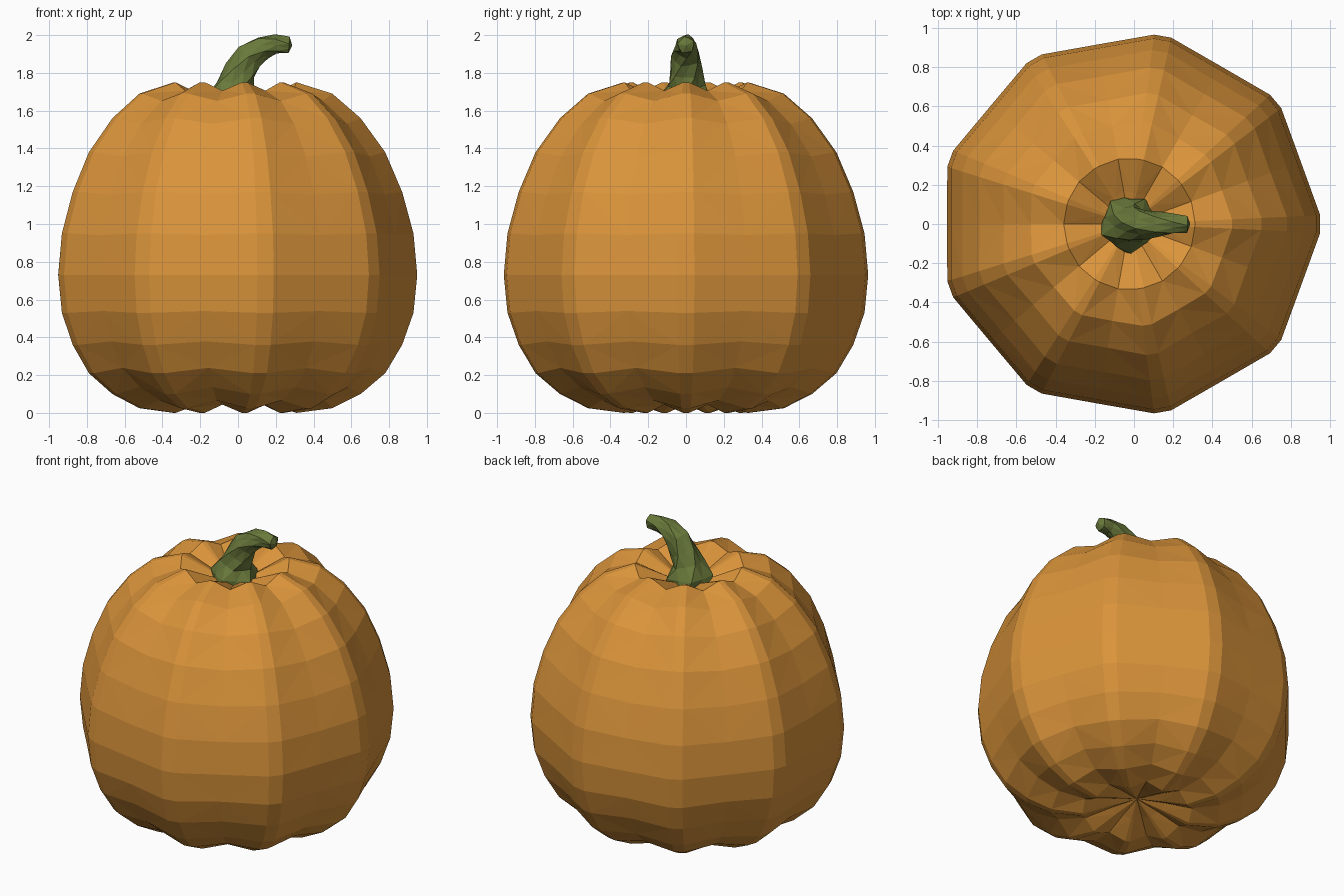
import bpy, bmesh, math
from mathutils import Vector

if "Cube" in bpy.data.objects:
    bpy.data.objects.remove(bpy.data.objects["Cube"])


def material(name, rgb):
    m = bpy.data.materials.new(name)
    m.diffuse_color = (*rgb, 1)
    m.use_nodes = True
    m.node_tree.nodes["Principled BSDF"].inputs["Base Color"].default_value = m.diffuse_color
    return m


def skin(name, rings, mat, start=None, end=None):
    """Join closed rings of points into a flat-shaded skin, capping both ends."""
    bm = bmesh.new()
    rows = [[bm.verts.new(p) for p in ring] for ring in rings]
    n = len(rows[0])
    for a, b in zip(rows, rows[1:]):
        for i in range(n):
            j = (i + 1) % n
            bm.faces.new((a[i], a[j], b[j], b[i]))
    for row, tip in ((rows[0], start), (rows[-1], end)):
        if tip is None:
            bm.faces.new(row)
        else:
            v = bm.verts.new(tip)
            for i in range(n):
                bm.faces.new((row[i], row[(i + 1) % n], v))
    bmesh.ops.triangulate(bm, faces=[f for f in bm.faces if len(f.verts) == 4])
    bmesh.ops.recalc_face_normals(bm, faces=bm.faces)
    me = bpy.data.meshes.new(name)
    bm.to_mesh(me)
    bm.free()
    me.materials.append(mat)
    ob = bpy.data.objects.new(name, me)
    bpy.context.collection.objects.link(ob)
    return ob


orange = material("pumpkin orange", (0.70, 0.295, 0.043))
green = material("stem green", (0.14, 0.19, 0.043))

# Pumpkin body: nine ribs, with the valleys pushed in along the profile normal
CX, LOBES, INSET = -0.023, 9, 0.044
profile = [(0.16, 0.06), (0.333, 0.0), (0.523, 0.025), (0.673, 0.10), (0.803, 0.21),
           (0.893, 0.36), (0.953, 0.53), (0.973, 0.73), (0.953, 0.95), (0.893, 1.17),
           (0.803, 1.38), (0.673, 1.56), (0.523, 1.69), (0.333, 1.75), (0.16, 1.67)]
full = [(0, 0.11)] + profile + [(0, 1.60)]
rings = []
for k, (r, z) in enumerate(profile, 1):
    dr, dz = full[k + 1][0] - full[k - 1][0], full[k + 1][1] - full[k - 1][1]
    length = math.hypot(dr, dz)
    depth = INSET * min(1, r / 0.3)
    vr, vz = r - depth * dz / length, z + depth * dr / length
    ring = []
    for lobe in range(LOBES):
        for deg, rr, zz in ((-2.6, r, z), (2.6, r, z), (20, vr, vz)):
            a = math.radians(lobe * 40 + deg)
            ring.append((CX + rr * math.cos(a), rr * math.sin(a), zz))
    rings.append(ring)
skin("pumpkin_body", rings, orange, (CX, 0, 0.11), (CX, 0, 1.60))

# Stem: ribbed, twisted tube that bends towards +x (x, z, radius)
path = [(-0.025, 1.60, 0.15), (-0.025, 1.67, 0.15), (-0.015, 1.74, 0.105), (0.015, 1.81, 0.09),
        (0.06, 1.885, 0.08), (0.13, 1.935, 0.066), (0.20, 1.952, 0.054), (0.27, 1.947, 0.046)]
SIDES = 10
rings = []
for k, (x, z, r) in enumerate(path):
    p, q = path[max(k - 1, 0)], path[min(k + 1, len(path) - 1)]
    t = Vector((q[0] - p[0], 0, q[1] - p[1])).normalized()
    side = Vector((0, 1, 0))
    up = side.cross(t)
    ring = []
    for i in range(SIDES):
        a = 2 * math.pi * i / SIDES + math.radians(22) * k
        rr = r * (1.0 if i % 2 else 0.86)
        ring.append(Vector((x, 0, z)) + up * rr * math.cos(a) + side * rr * math.sin(a))
    rings.append(ring)
skin("stem", rings, green, None, (0.287, 0, 1.945))
